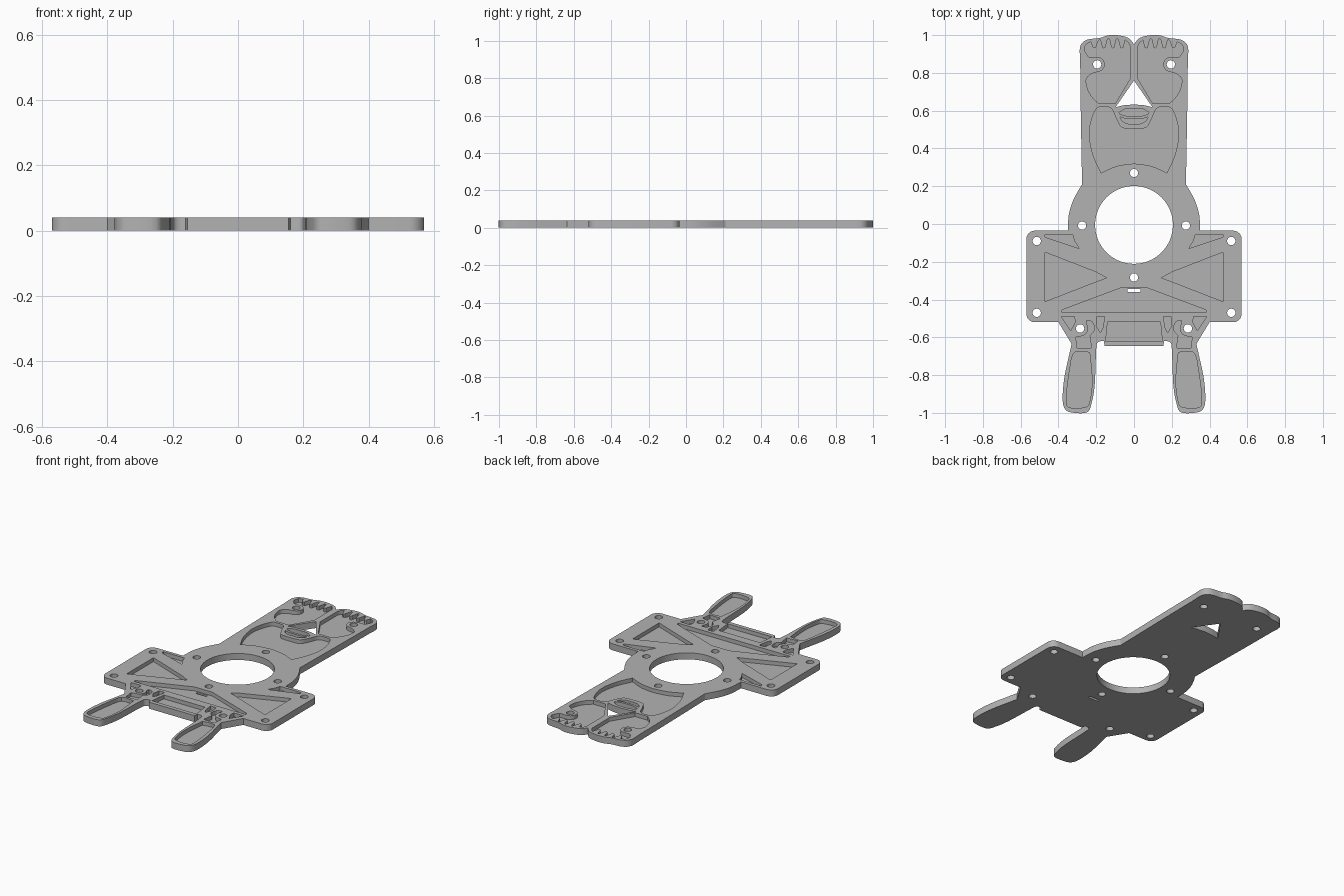
import bpy, bmesh, math
from mathutils import Vector

THICK, FLOOR = 0.04, 0.016

if "Cube" in bpy.data.objects:
    bpy.data.objects.remove(bpy.data.objects["Cube"])


def smooth(points, steps=4):
    """Run a flowing curve through a chain of points."""
    p = [Vector(q) for q in points]
    p = [p[0]] + p + [p[-1]]
    out = []
    for a, b, c, d in zip(p, p[1:], p[2:], p[3:]):
        for i in range(steps):
            t = i / steps
            v = b * 2 + (c - a) * t
            v += (a * 2 - b * 5 + c * 4 - d) * t * t
            v += (b * 3 - a - c * 3 + d) * t * t * t
            out.append(tuple(v / 2))
    return out + [tuple(p[-1])]


def arc(cx, cy, radius, start, end, steps):
    angles = [math.radians(start + (end - start) * i / steps) for i in range(steps + 1)]
    return [(cx + radius * math.cos(a), cy + radius * math.sin(a)) for a in angles]


def circle(cx, cy, radius, sides):
    return arc(cx, cy, radius, 0, 360, sides)[:-1]


def flip(points):
    return [(-x, y) for x, y in reversed(points)]


def symmetric(half):
    """Close a half outline that starts and ends near the centre line."""
    return half + [p for p in flip(half) if abs(p[0]) > 0.0001]


def both(points):
    return [points, flip(points)]


def prisms(name, loops, bottom, top):
    """Extrude closed outlines into upright solids."""
    bm = bmesh.new()
    for loop in loops:
        face = bm.faces.new([bm.verts.new((x, y, bottom)) for x, y in loop])
        new = bmesh.ops.extrude_face_region(bm, geom=[face])["geom"]
        verts = [g for g in new if isinstance(g, bmesh.types.BMVert)]
        bmesh.ops.translate(bm, verts=verts, vec=(0, 0, top - bottom))
    bmesh.ops.recalc_face_normals(bm, faces=bm.faces)
    mesh = bpy.data.meshes.new(name)
    bm.to_mesh(mesh)
    bm.free()
    obj = bpy.data.objects.new(name, mesh)
    bpy.context.collection.objects.link(obj)
    return obj


def carve(target, name, loops, bottom):
    cutter = prisms(name, loops, bottom, THICK + 0.02)
    cutter.hide_render = True
    mod = target.modifiers.new(name, "BOOLEAN")
    mod.operation, mod.solver, mod.object = "DIFFERENCE", "EXACT", cutter
    bpy.context.view_layer.objects.active = target
    bpy.ops.object.modifier_apply(modifier=mod.name)
    bpy.data.objects.remove(cutter)


# Outer outline: feet, body, shoulders, plate, arms
feet_edge = smooth([(0, 0.95), (0.03, 0.985), (0.09, 1), (0.14, 0.998), (0.18, 0.985),
                    (0.25, 0.975), (0.285, 0.94), (0.285, 0.87)])
shoulder_edge = smooth([(0.275, 0.21), (0.32, 0.13), (0.345, 0.05), (0.35, -0.035)])
plate_edge = arc(0.525, -0.08, 0.045, 90, 0, 6) + arc(0.525, -0.475, 0.045, 0, -90, 6)
arm_edge = smooth([(0.33, -0.635), (0.345, -0.7), (0.37, -0.82), (0.378, -0.93),
                   (0.365, -0.98), (0.33, -0.998), (0.25, -0.998), (0.225, -0.95),
                   (0.208, -0.85), (0.2, -0.66), (0.19, -0.625), (0.16, -0.62)])
outline = symmetric(feet_edge + [(0.283, 0.66)] + shoulder_edge + plate_edge
                    + [(0.4, -0.52)] + arm_edge + [(0.155, -0.645)])

# Foot recess with toes and a boss round the hole
toes = []
for x, top in ((0.21, 0.965), (0.16, 0.975), (0.112, 0.978), (0.065, 0.975)):
    toes += [(x + 0.018, top), (x + 0.008, 0.935), (x - 0.008, 0.935), (x - 0.018, top)]
foot = ([(0.02, 0.77), (0.1, 0.637)]
        + smooth([(0.185, 0.637), (0.22, 0.67), (0.245, 0.715), (0.252, 0.77), (0.215, 0.8)])
        + arc(0.195, 0.845, 0.04, 260, 90, 10)
        + smooth([(0.24, 0.885), (0.262, 0.92), (0.255, 0.95)])
        + smooth(toes, 2) + [(0.03, 0.96), (0.02, 0.94)])

# Belly recess and mouth
belly = symmetric(smooth([(0, 0.32), (0.09, 0.307), (0.175, 0.27)])
                  + smooth([(0.178, 0.28), (0.215, 0.36), (0.236, 0.46), (0.228, 0.54),
                            (0.2, 0.61), (0.165, 0.62), (0.12, 0.612), (0.095, 0.56),
                            (0.07, 0.515), (0.04, 0.505), (0, 0.505)]))
upper_lip = symmetric(smooth([(0, 0.612), (0.045, 0.61), (0.08, 0.59)])
                      + smooth([(0.075, 0.582), (0.04, 0.572), (0, 0.57)]))
lower_lip = symmetric(smooth([(0, 0.555), (0.04, 0.557), (0.075, 0.567)])
                      + smooth([(0.065, 0.548), (0.04, 0.532), (0, 0.53)]))

# Bracing recesses in the plate
side_brace = [(0.47, -0.15), (0.2, -0.255), (0.145, -0.285), (0.2, -0.305), (0.47, -0.41)]
corner_brace = [(0.47, -0.055), (0.325, -0.055), (0.315, -0.09), (0.29, -0.13), (0.47, -0.07)]
base_brace = symmetric([(0.03, -0.335), (0.06, -0.335), (0.38, -0.455), (0.38, -0.468)])
lower_panel = symmetric([(0.14, -0.52), (0.15, -0.62)])

# Hip and arm recesses
outer_hip = [(0.385, -0.49), (0.315, -0.49), (0.312, -0.52), (0.335, -0.565)]
inner_hip = [(0.155, -0.49), (0.195, -0.49), (0.2, -0.54), (0.178, -0.575), (0.165, -0.55)]
elbow = (smooth([(0.25, -0.51), (0.22, -0.52), (0.21, -0.56), (0.235, -0.59)], 3)
         + [(0.225, -0.655), (0.3, -0.66), (0.308, -0.6)]
         + arc(0.285, -0.553, 0.042, 270, 140, 8))
hand = smooth([(0.235, -0.68), (0.315, -0.68), (0.34, -0.77), (0.358, -0.92),
               (0.345, -0.97), (0.26, -0.97), (0.235, -0.94), (0.222, -0.83), (0.235, -0.68)])[:-1]

pockets = [belly, upper_lip, lower_lip, base_brace, lower_panel]
for part in (foot, side_brace, corner_brace, outer_hip, inner_hip, elbow, hand):
    pockets += both(part)

# Through cuts: centre bore, screw holes, strap slot, triangular window
window = symmetric([(0, 0.76), (0.098, 0.618), (0.06, 0.628), (0, 0.633)])
slot = symmetric([(0.035, -0.343), (0.035, -0.359)])
cuts = [circle(0, -0.005, 0.206, 64), window, slot]
cuts += [circle(0, y, 0.022, 20) for y in (0.27, -0.283)]
for x, y in ((0.275, -0.008), (0.515, -0.09), (0.515, -0.47), (0.285, -0.553), (0.195, 0.845)):
    cuts += both(circle(x, y, 0.022, 20))

plate = prisms("frame_plate", [outline], 0, THICK)
carve(plate, "recess_cutter", pockets, FLOOR)
carve(plate, "hole_cutter", cuts, -0.02)

# Single grey finish
grey = bpy.data.materials.new("plain grey")
grey.use_nodes = True
color = (0.45, 0.45, 0.45, 1)
grey.diffuse_color = color
grey.node_tree.nodes["Principled BSDF"].inputs["Base Color"].default_value = color
plate.data.materials.clear()
plate.data.materials.append(grey)

bpy.ops.object.select_all(action="DESELECT")
plate.select_set(True)
bpy.context.view_layer.objects.active = plate
bpy.ops.object.shade_smooth_by_angle(angle=math.radians(30))
